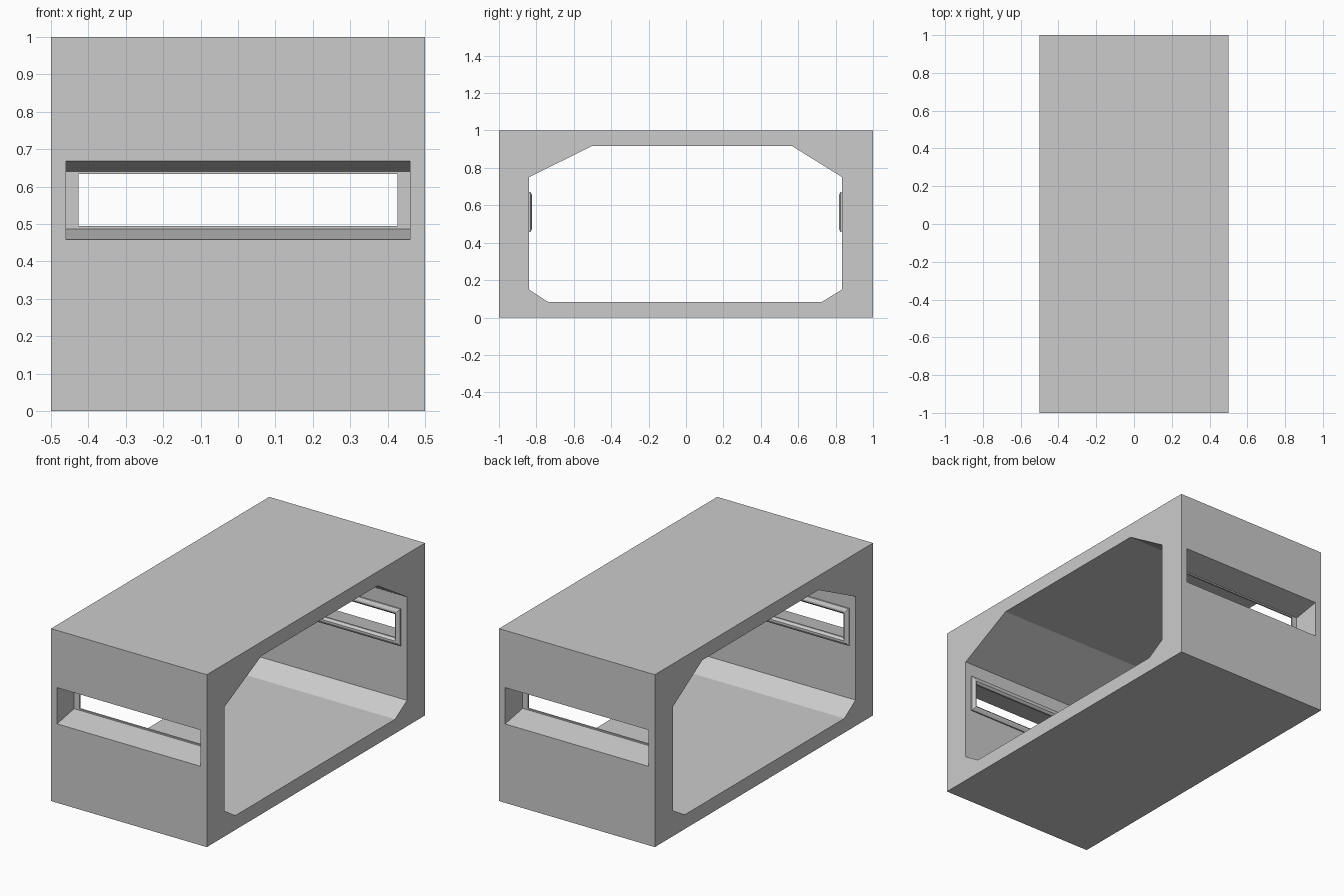
import bpy, bmesh

if "Cube" in bpy.data.objects:
    bpy.data.objects.remove(bpy.data.objects["Cube"])


def make_object(name, bm):
    bmesh.ops.recalc_face_normals(bm, faces=bm.faces)
    mesh = bpy.data.meshes.new(name)
    bm.to_mesh(mesh)
    bm.free()
    ob = bpy.data.objects.new(name, mesh)
    bpy.context.collection.objects.link(ob)
    return ob


def prism(name, profile, half):
    """Extrude a (y, z) profile along x from -half to half."""
    bm = bmesh.new()
    face = bm.faces.new([bm.verts.new((-half, y, z)) for y, z in profile])
    ext = bmesh.ops.extrude_face_region(bm, geom=[face])
    moved = [v for v in ext["geom"] if isinstance(v, bmesh.types.BMVert)]
    bmesh.ops.translate(bm, verts=moved, vec=(2 * half, 0, 0))
    return make_object(name, bm)


def frame(name, rings):
    """Loft rectangular rings (half width, z low, z high, y) into a closed frame."""
    bm = bmesh.new()
    loops = [[bm.verts.new(p) for p in
              ((-w, y, a), (w, y, a), (w, y, b), (-w, y, b))]
             for w, a, b, y in rings]
    for i, lo in enumerate(loops):
        nx = loops[(i + 1) % len(loops)]
        for j in range(4):
            k = (j + 1) % 4
            bm.faces.new((lo[j], lo[k], nx[k], nx[j]))
    return make_object(name, bm)


def cut(target, cutter):
    mod = target.modifiers.new("cut", 'BOOLEAN')
    mod.operation = 'DIFFERENCE'
    mod.solver = 'EXACT'
    mod.object = cutter
    bpy.context.view_layer.objects.active = target
    bpy.ops.object.modifier_apply(modifier=mod.name)
    bpy.data.objects.remove(cutter, do_unlink=True)


# Tunnel shell: solid block with a chamfered passage through it
shell = prism("bunker_shell", [(-1, 0), (1, 0), (1, 1), (-1, 1)], 0.5)
passage = [(-0.84, 0.15), (-0.737, 0.083), (0.725, 0.083), (0.835, 0.15),
           (0.835, 0.75), (0.565, 0.918), (-0.5, 0.918), (-0.84, 0.75)]
cut(shell, prism("passage_cutter", passage, 0.6))

for name, s, wall in (("front", -1, 0.84), ("back", 1, 0.835)):
    # Viewing slit, flared outward in height
    slit = [(1.16, 0.428), (wall, 0.488), (0.75, 0.488),
            (0.75, 0.64), (wall, 0.64), (1.16, 0.696)]
    cut(shell, prism("slit_cutter", [(s * y, z) for y, z in slit], 0.46))

    # Bevelled frame around the slit on the inner wall
    rings = [(0.46, 0.488, 0.64, wall + 0.005),
             (0.427, 0.495, 0.633, wall + 0.005),
             (0.427, 0.495, 0.633, wall - 0.005),
             (0.437, 0.483, 0.645, wall - 0.017),
             (0.447, 0.473, 0.655, wall - 0.017),
             (0.462, 0.457, 0.672, wall - 0.008),
             (0.462, 0.457, 0.672, wall + 0.001)]
    frame(name + "_slit_frame", [(w, a, b, s * y) for w, a, b, y in rings])
